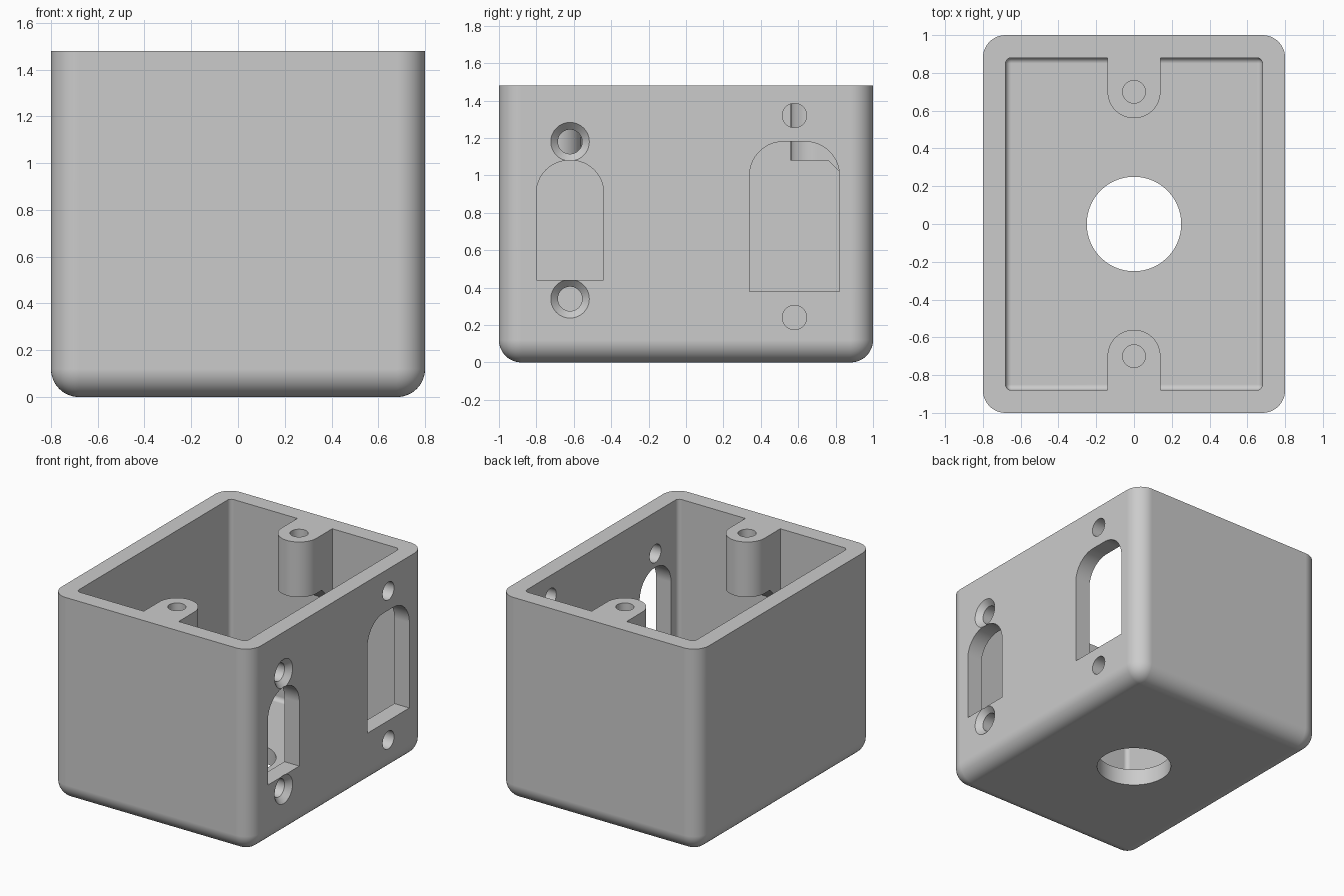
import bpy, bmesh
from math import sin, cos, pi
from mathutils import Vector, Matrix

old = bpy.data.objects.get("Cube")
if old:
    bpy.data.objects.remove(old, do_unlink=True)

grey = bpy.data.materials.new("plain grey")
grey.use_nodes = True
colour = (0.6, 0.6, 0.6, 1)
grey.diffuse_color = colour
grey.node_tree.nodes["Principled BSDF"].inputs["Base Color"].default_value = colour

HX, HY, H, WALL = 0.8, 1.0, 1.48, 0.12
BOSS_R, BOSS_Y, BOSS_Z = 0.14, 0.70, 1.08


def make(name, bm):
    bmesh.ops.recalc_face_normals(bm, faces=bm.faces)
    me = bpy.data.meshes.new(name)
    bm.to_mesh(me)
    bm.free()
    me.materials.append(grey)
    ob = bpy.data.objects.new(name, me)
    bpy.context.collection.objects.link(ob)
    return ob


def tub(name, hx, hy, z0, z1, radius, segments):
    """Block with rounded upright and bottom edges, sharp at the top."""
    bm = bmesh.new()
    bmesh.ops.create_cube(bm, size=1)
    for v in bm.verts:
        v.co = Vector((v.co.x * 2 * hx, v.co.y * 2 * hy, z0 if v.co.z < 0 else z1))
    edges = [e for e in bm.edges if min(v.co.z for v in e.verts) < z1]
    bmesh.ops.bevel(bm, geom=edges, offset=radius, segments=segments,
                    profile=0.5, affect='EDGES', clamp_overlap=True)
    return make(name, bm)


def prism(name, points, vector):
    """Extrude a closed outline of 3D points along a vector."""
    bm = bmesh.new()
    face = bm.faces.new([bm.verts.new(p) for p in points])
    top = bmesh.ops.extrude_face_region(bm, geom=[face], use_keep_orig=True)["geom"]
    bmesh.ops.translate(bm, vec=vector, verts=[g for g in top if isinstance(g, bmesh.types.BMVert)])
    return make(name, bm)


def cone(name, centre, r1, r2, depth, axis):
    bm = bmesh.new()
    turn = Matrix.Rotation(pi / 2, 4, 'Y') if axis == 'X' else Matrix()
    bmesh.ops.create_cone(bm, cap_ends=True, segments=64, radius1=r1, radius2=r2,
                          depth=depth, matrix=Matrix.Translation(centre) @ turn)
    return make(name, bm)


def arc(cu, cv, r, a0, a1, n=20):
    return [(cu + r * cos(a0 + (a1 - a0) * i / n), cv + r * sin(a0 + (a1 - a0) * i / n))
            for i in range(n + 1)]


def arch(name, y0, y1, z0, z1, r):
    """Window cutter with rounded upper corners, through the left wall."""
    outline = [(y0, z0), (y1, z0)]
    outline += arc(y1 - r, z1 - r, r, 0, pi / 2) + arc(y0 + r, z1 - r, r, pi / 2, pi)
    return prism(name, [(HX - 0.2, y, z) for y, z in outline], (0.3, 0, 0))


def combine(target, tool, operation='DIFFERENCE'):
    mod = target.modifiers.new(tool.name, 'BOOLEAN')
    mod.operation, mod.solver, mod.object = operation, 'EXACT', tool
    bpy.context.view_layer.objects.active = target
    bpy.ops.object.modifier_apply(modifier=mod.name)
    bpy.data.objects.remove(tool, do_unlink=True)


# Hollow shell
box = tub("electrical_box", HX, HY, 0, H, 0.12, 12)
combine(box, tub("cavity", HX - WALL, HY - WALL, WALL, H + 0.2, 0.03, 5))

# Lid screw bosses with sloped undersides, at both ends
for s in (-1, 1):
    outline = [(BOSS_R, HY - 0.05)] + arc(0, BOSS_Y, BOSS_R, 0, -pi, 32) + [(-BOSS_R, HY - 0.05)]
    boss = prism("boss", [(x, s * y, BOSS_Z) for x, y in outline], (0, 0, H - BOSS_Z))
    slope = [(0.76, BOSS_Z), (0.95, BOSS_Z - 0.19), (0.95, BOSS_Z + 0.1), (0.76, BOSS_Z + 0.1)]
    combine(boss, prism("gusset", [(-BOSS_R, s * y, z) for y, z in slope],
                        (2 * BOSS_R, 0, 0)), 'UNION')
    combine(box, boss, 'UNION')
    combine(box, cone("lid_screw_hole", (0, s * BOSS_Y, 1.3), 0.06, 0.06, 0.6, 'Z'))

# Cable hole in the floor
combine(box, cone("cable_hole", (0, 0, 0.05), 0.25, 0.25, 0.3, 'Z'))

# Small window with countersunk screw holes
combine(box, arch("small_window", -0.80, -0.44, 0.44, 1.08, 0.175))
for z in (0.34, 1.18):
    combine(box, cone("screw_hole", (HX - 0.05, -0.62, z), 0.065, 0.065, 0.3, 'X'))
    combine(box, cone("countersink", (HX - 0.015, -0.62, z), 0.063, 0.113, 0.05, 'X'))

# Large window with plain screw holes
combine(box, arch("large_window", 0.34, 0.82, 0.38, 1.18, 0.18))
for z in (0.24, 1.32):
    combine(box, cone("screw_hole", (HX - 0.05, 0.58, z), 0.065, 0.065, 0.3, 'X'))

# Smooth rounds, crisp edges
bpy.ops.object.select_all(action='DESELECT')
box.select_set(True)
bpy.context.view_layer.objects.active = box
bpy.ops.object.shade_smooth_by_angle(angle=pi / 6)
weighted = box.modifiers.new("weighted_normals", 'WEIGHTED_NORMAL')
weighted.keep_sharp = True
